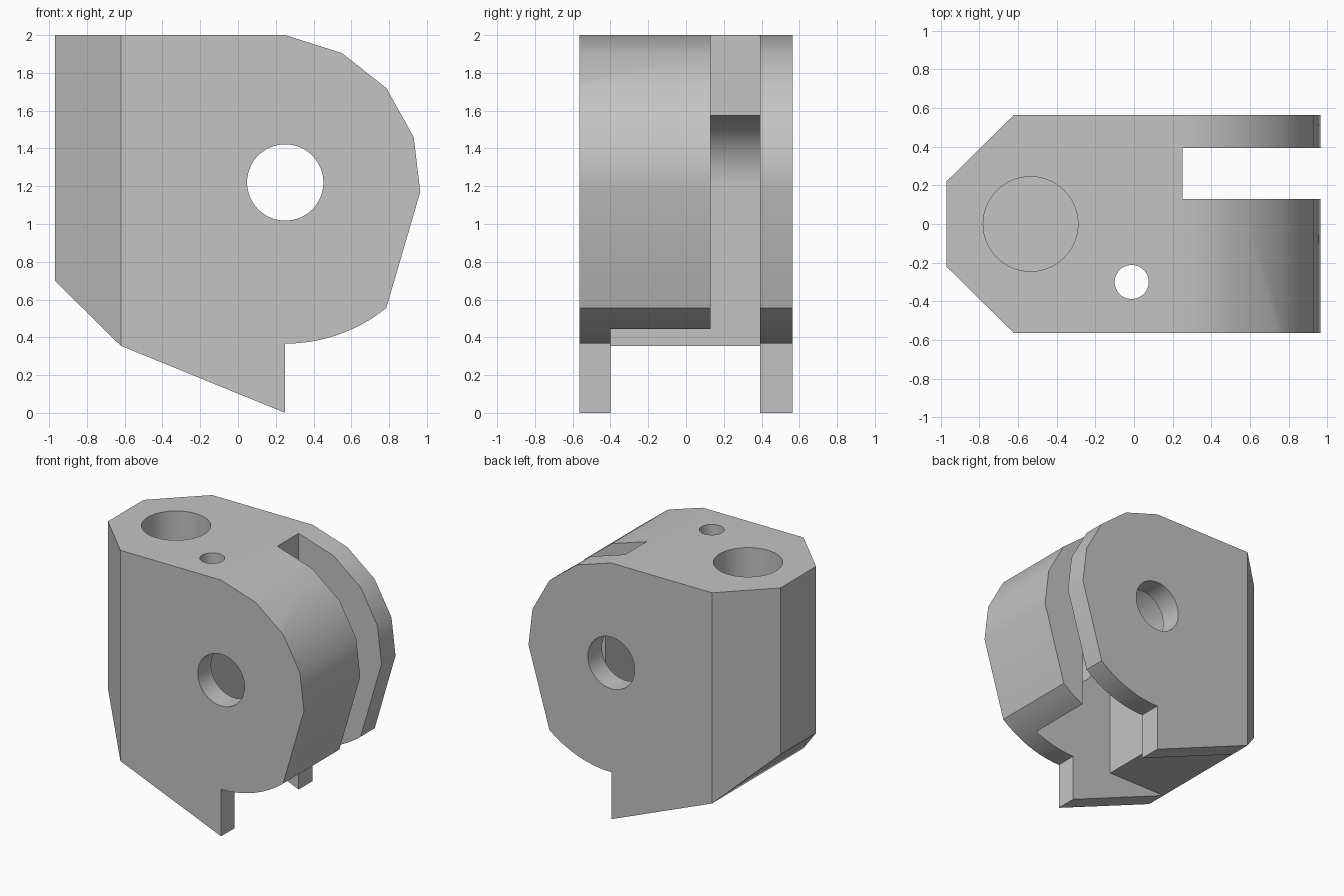
import bpy, bmesh
from math import cos, sin, pi, radians, atan2, hypot
from mathutils import Vector

cube = bpy.data.objects.get("Cube")
if cube:
    bpy.data.objects.remove(cube, do_unlink=True)

grey = bpy.data.materials.new("plain_grey")
grey.use_nodes = True
colour = (0.55, 0.55, 0.55, 1)
grey.diffuse_color = colour
grey.node_tree.nodes["Principled BSDF"].inputs["Base Color"].default_value = colour


def arc(cx, cy, r, start, end, steps):
    """Points along a circular arc, angles in radians."""
    angles = [start + (end - start) * i / steps for i in range(steps + 1)]
    return [(cx + r * cos(a), cy + r * sin(a)) for a in angles]


def prism(name, points, axis, low, high):
    """Extrude a closed outline along Y (points are x, z) or Z (points are x, y)."""
    bm = bmesh.new()
    place = (lambda p: (p[0], low, p[1])) if axis == "Y" else (lambda p: (p[0], p[1], low))
    face = bm.faces.new([bm.verts.new(place(p)) for p in points])
    step = Vector((0, high - low, 0)) if axis == "Y" else Vector((0, 0, high - low))
    new = bmesh.ops.extrude_face_region(bm, geom=[face])["geom"]
    bmesh.ops.translate(bm, verts=[v for v in new if isinstance(v, bmesh.types.BMVert)], vec=step)
    bmesh.ops.recalc_face_normals(bm, faces=bm.faces)
    mesh = bpy.data.meshes.new(name)
    bm.to_mesh(mesh)
    bm.free()
    mesh.materials.append(grey)
    obj = bpy.data.objects.new(name, mesh)
    bpy.context.collection.objects.link(obj)
    return obj


def circle(cx, cy, r):
    return arc(cx, cy, r, 0, 2 * pi, 64)[:-1]


def combine(target, tool, operation="DIFFERENCE"):
    """Apply a boolean and discard the tool."""
    mod = target.modifiers.new("cut", "BOOLEAN")
    mod.operation, mod.solver, mod.object = operation, "EXACT", tool
    bpy.context.view_layer.objects.active = target
    bpy.ops.object.modifier_apply(modifier=mod.name)
    bpy.data.objects.remove(tool, do_unlink=True)


px, pz = 0.25, 1.22        # pivot axis
half = 0.565               # half thickness
inner_front, inner_back = -0.4, 0.392

# Side outline: faceted nose, rounded underside, pointed lower lugs
nose = [(px, 2), (0.55, 1.905), (0.785, 1.72), (0.93, 1.46), (0.965, 1.17)]
heel = (0.785, 0.555)
under = arc(px, pz, hypot(heel[0] - px, heel[1] - pz),
            atan2(heel[1] - pz, heel[0] - px), -pi / 2, 12)
tail = [(px, 0), (-0.62, 0.355), (-0.97, 0.7), (-0.97, 2)]
body = prism("hinge_block", nose + under + tail, "Y", -half, half)

# Bevelled rear corners in plan
plan = [(-0.97, -0.22), (-0.62, -half), (1.2, -half), (1.2, half), (-0.62, half), (-0.97, 0.22)]
combine(body, prism("plan_shape", plan, "Z", -0.5, 2.5), "INTERSECT")

# Round-topped inner pocket, open below, with the floor between the lugs
pocket = ([(-1.2, -0.2), (1.2, -0.2), (1.2, 0.355), (px + 0.355, 0.355)]
          + arc(px, pz, 0.355, 0, pi, 32)
          + [(px - 0.355, 0.355), (-1.2, 0.355)])
combine(body, prism("pocket", pocket, "Y", inner_front, inner_back))

# Slot through the nose
slot = [(px, 0.13), (1.2, 0.13), (1.2, inner_back), (px, inner_back)]
combine(body, prism("nose_slot", slot, "Z", -0.3, 2.3))

# Pivot hole, blind socket and small through hole
combine(body, prism("pivot_hole", circle(px, pz, 0.202), "Y", -1, 1))
combine(body, prism("socket", circle(-0.535, 0, 0.245), "Z", 0.75, 2.3))
combine(body, prism("small_hole", circle(-0.012, -0.3, 0.088), "Z", 1.2, 2.3))

# Smooth curved walls, crisp corners
bpy.ops.object.select_all(action="DESELECT")
body.select_set(True)
bpy.context.view_layer.objects.active = body
bpy.ops.object.shade_smooth_by_angle(angle=radians(30))
weighted = body.modifiers.new("flat_faces", "WEIGHTED_NORMAL")
weighted.keep_sharp = True
